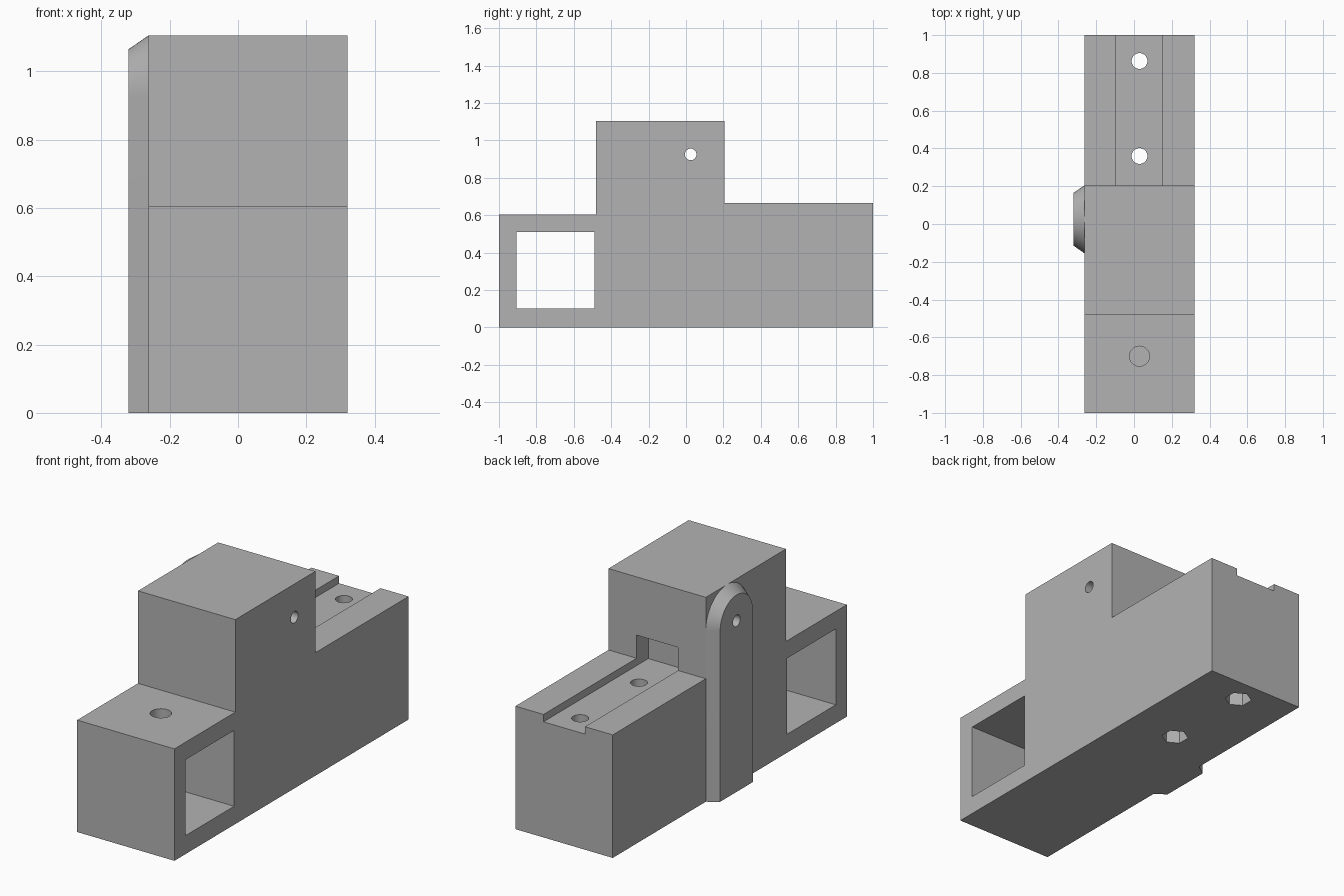
import bpy, bmesh, math

if "Cube" in bpy.data.objects:
    bpy.data.objects.remove(bpy.data.objects["Cube"], do_unlink=True)

grey = bpy.data.materials.new("plain grey")
grey.use_nodes = True
COLOUR = (0.45, 0.45, 0.45, 1)
grey.diffuse_color = COLOUR
grey.node_tree.nodes["Principled BSDF"].inputs["Base Color"].default_value = COLOUR

LEFT, RIGHT = -0.262, 0.32          # body sides
MID = (LEFT + RIGHT) / 2
PIN_Y, PIN_Z, ROUND = 0.025, 0.925, 0.18


def loft(name, rings):
    """Closed solid through matching rings of points."""
    bm = bmesh.new()
    loops = [[bm.verts.new(p) for p in ring] for ring in rings]
    n = len(loops[0])
    for a, b in zip(loops, loops[1:]):
        for i in range(n):
            j = (i + 1) % n
            bm.faces.new((a[i], a[j], b[j], b[i]))
    bm.faces.new(loops[0])
    bm.faces.new(loops[-1])
    bmesh.ops.recalc_face_normals(bm, faces=bm.faces)
    mesh = bpy.data.meshes.new(name)
    bm.to_mesh(mesh)
    bm.free()
    obj = bpy.data.objects.new(name, mesh)
    bpy.context.collection.objects.link(obj)
    mesh.materials.append(grey)
    return obj


def box(name, x, y, z):
    return loft(name, [[(x[0], y[0], h), (x[1], y[0], h),
                        (x[1], y[1], h), (x[0], y[1], h)] for h in z])


def rod(name, y, radius, z, sides=32):
    """Upright prism on the body's centre line, one corner pointing along y."""
    turns = [2 * math.pi * i / sides for i in range(sides)]
    return loft(name, [[(MID + radius * math.sin(t), y + radius * math.cos(t), h)
                        for t in turns] for h in z])


def cut(target, cutters):
    bpy.context.view_layer.objects.active = target
    for cutter in cutters:
        mod = target.modifiers.new("cut", "BOOLEAN")
        mod.operation, mod.solver, mod.object = "DIFFERENCE", "EXACT", cutter
        bpy.ops.object.modifier_apply(modifier=mod.name)


# Stepped body from its side profile
profile = [(-1, 0), (1, 0), (1, 0.665), (0.205, 0.665), (0.205, 1.105),
           (-0.48, 1.105), (-0.48, 0.605), (-1, 0.605)]
body = loft("stepped_body", [[(x, y, z) for y, z in profile] for x in (LEFT, RIGHT)])


# Round-topped side plate, tapering outwards
def arch(x, inset):
    r = ROUND - inset
    arc = [math.pi * i / 32 for i in range(33)]
    return ([(x, PIN_Y + r, 0)]
            + [(x, PIN_Y + r * math.cos(t), PIN_Z + r * math.sin(t)) for t in arc]
            + [(x, PIN_Y - r, 0)])


plate = loft("side_plate", [arch(LEFT, 0), arch(-0.32, 0.04)])

# Cross pin hole through both parts
turns = [2 * math.pi * i / 32 for i in range(32)]
pin = loft("pin_cutter", [[(x, PIN_Y + 0.031 * math.cos(t), PIN_Z + 0.031 * math.sin(t))
                           for t in turns] for x in (-0.5, 0.5)])

# Window, groove, groove pocket and upright holes
groove = (-0.096, 0.152)
cutters = [
    pin,
    box("window_cutter", (-0.5, 0.5), (-0.905, -0.49), (0.1, 0.51)),
    box("groove_cutter", groove, (0.105, 1.1), (0.625, 0.79)),
    rod("front_hole_cutter", -0.7, 0.053, (0.4, 0.7)),
]
for y in (0.36, 0.863):
    cutters.append(rod("bolt_hole_cutter", y, 0.042, (-0.1, 0.7)))
    cutters.append(rod("nut_pocket_cutter", y, 0.068, (-0.1, 0.15), sides=6))
cut(body, cutters)
cut(plate, [pin])
for cutter in cutters:
    bpy.data.objects.remove(cutter, do_unlink=True)

# Smooth curved walls, crisp edges
bpy.ops.object.select_all(action="DESELECT")
for obj in (body, plate):
    obj.select_set(True)
bpy.context.view_layer.objects.active = body
bpy.ops.object.shade_smooth_by_angle(angle=math.radians(30))
